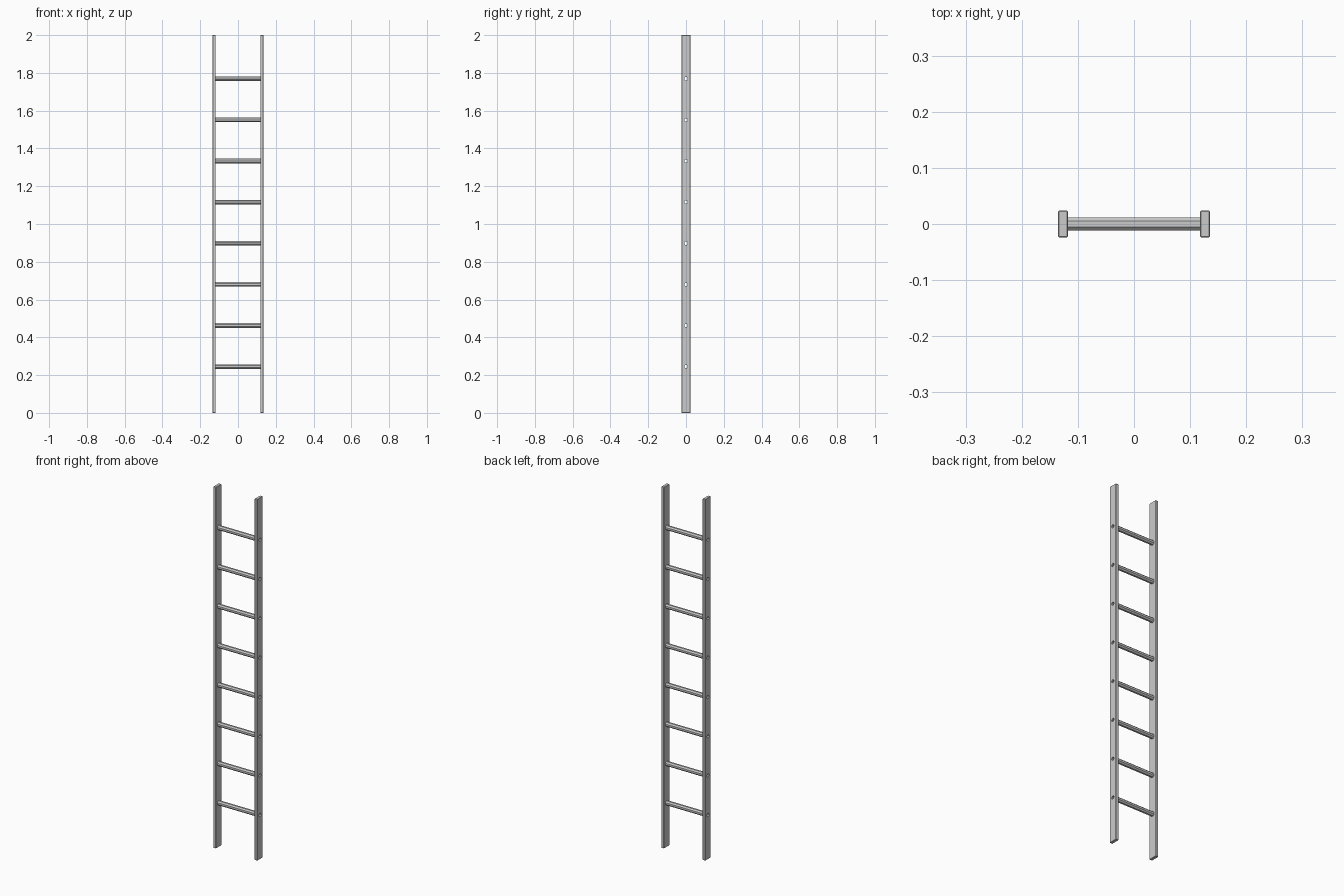
import bpy, bmesh
from math import pi, cos, sin

if "Cube" in bpy.data.objects:
    bpy.data.objects.remove(bpy.data.objects["Cube"])

SIDES = 8
RUNG_Z = [0.245 + i * 0.2177 for i in range(8)]
HALF_W, INNER_X = 0.135, 0.118


def finish(name, bm):
    bmesh.ops.recalc_face_normals(bm, faces=bm.faces)
    me = bpy.data.meshes.new(name)
    bm.to_mesh(me)
    bm.free()
    ob = bpy.data.objects.new(name, me)
    bpy.context.collection.objects.link(ob)
    return ob


def ring(bm, x, z, r):
    # octagon with a flat on top, in the plane at x
    r /= cos(pi / SIDES)
    return [bm.verts.new((x, r * cos((i + .5) * 2 * pi / SIDES),
                          z + r * sin((i + .5) * 2 * pi / SIDES))) for i in range(SIDES)]


def bridge(bm, a, b):
    for i in range(SIDES):
        j = (i + 1) % SIDES
        bm.faces.new((a[i], a[j], b[j], b[i]))


# Cutter for the through holes in the rails
bm = bmesh.new()
for z in RUNG_Z:
    a, b = ring(bm, -0.2, z, 0.0085), ring(bm, 0.2, z, 0.0085)
    bridge(bm, a, b)
    bm.faces.new(a)
    bm.faces.new(b)
cutter = finish("hole_cutter", bm)
cutter.hide_render = True
cutter.hide_viewport = True

# Side rails
for side, s in (("left", -1), ("right", 1)):
    bm = bmesh.new()
    bmesh.ops.create_cube(bm, size=1)
    for v in bm.verts:
        v.co = (s * (HALF_W + INNER_X) / 2 + v.co.x * (HALF_W - INNER_X),
                v.co.y * 0.048, 1 + v.co.z * 2)
    rail = finish(side + "_rail", bm)
    bev = rail.modifiers.new("edge_bevel", 'BEVEL')
    bev.width = 0.0015
    bev.segments = 1
    cut = rail.modifiers.new("rung_holes", 'BOOLEAN')
    cut.operation = 'DIFFERENCE'
    cut.solver = 'EXACT'
    cut.object = cutter

# Hollow rungs
for n, z in enumerate(RUNG_Z):
    bm = bmesh.new()
    x = INNER_X + 0.001
    outer = [ring(bm, sx * x, z, 0.012) for sx in (-1, 1)]
    inner = [ring(bm, sx * x, z, 0.0085) for sx in (-1, 1)]
    bridge(bm, *outer)
    bridge(bm, *inner)
    for o, i in zip(outer, inner):
        bridge(bm, o, i)
    finish("rung_%d" % (n + 1), bm)
